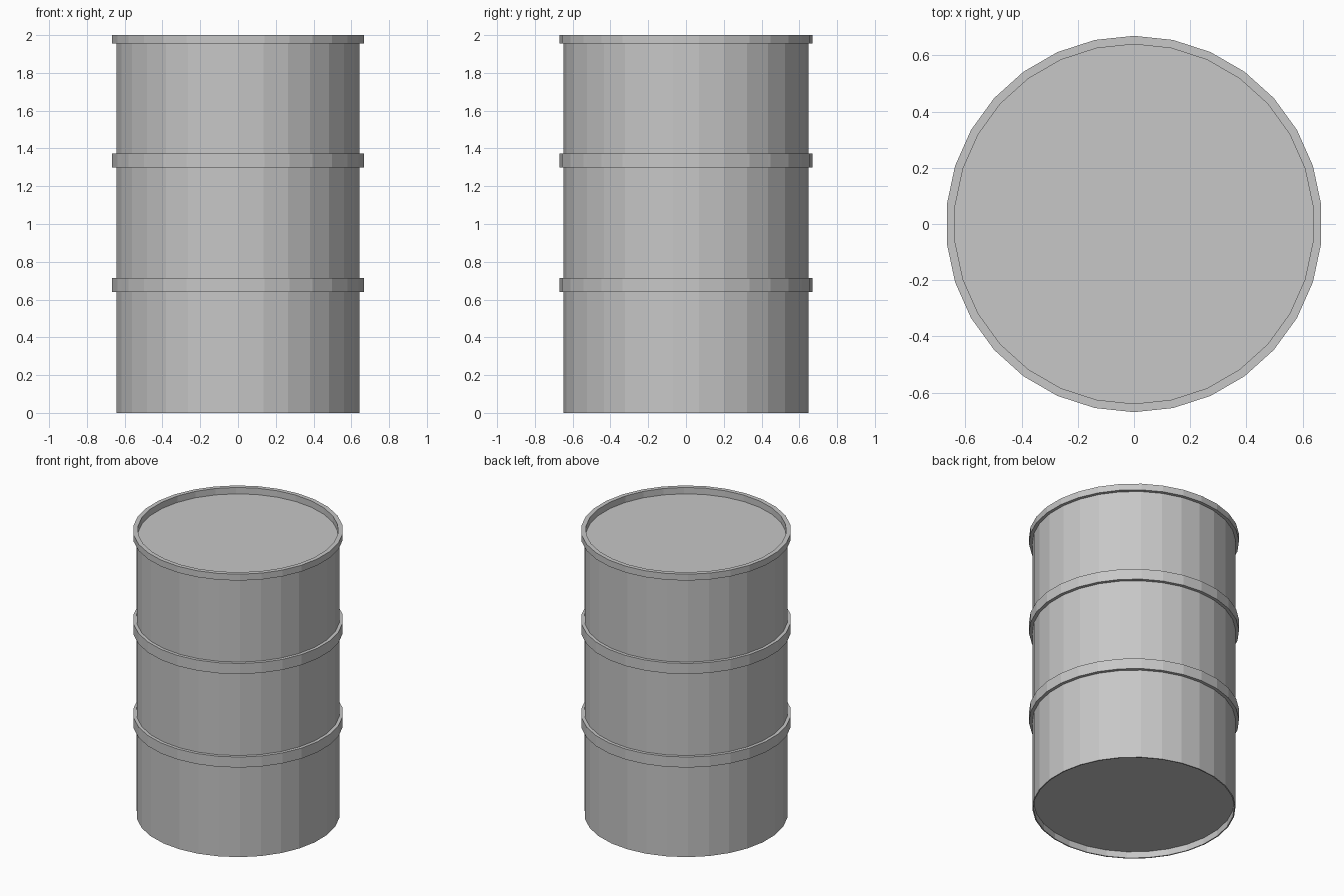
import bpy
import bmesh
from math import cos, sin, pi

cube = bpy.data.objects.get("Cube")
if cube:
    bpy.data.objects.remove(cube, do_unlink=True)

SIDES = 30
OUTER, BODY, INNER = 0.67, 0.648, 0.64
RECESS, TOP = 0.045, 2.0

steel = bpy.data.materials.new("grey steel")
steel.use_nodes = True
colour = (0.57, 0.57, 0.57, 1)
steel.diffuse_color = colour
steel.node_tree.nodes["Principled BSDF"].inputs["Base Color"].default_value = colour


def finish(name, bm):
    bmesh.ops.recalc_face_normals(bm, faces=bm.faces)
    mesh = bpy.data.meshes.new(name)
    bm.to_mesh(mesh)
    bm.free()
    mesh.materials.append(steel)
    obj = bpy.data.objects.new(name, mesh)
    bpy.context.collection.objects.link(obj)


def loop(bm, radius, z):
    # One corner points straight to the front and back
    angles = [pi / 2 + 2 * pi * i / SIDES for i in range(SIDES)]
    return [bm.verts.new((radius * cos(a), radius * sin(a), z)) for a in angles]


def bridge(bm, a, b):
    for i in range(SIDES):
        j = (i + 1) % SIDES
        bm.faces.new((a[i], a[j], b[j], b[i]))


def hoop(name, inner, outer, bottom, top):
    """Closed ring with a rectangular section."""
    bm = bmesh.new()
    loops = [loop(bm, r, z) for r, z in
             ((inner, bottom), (outer, bottom), (outer, top), (inner, top))]
    for k in range(4):
        bridge(bm, loops[k], loops[(k + 1) % 4])
    finish(name, bm)


# Drum body: recessed floor, thin bottom lip, wall, rolled-in top and sunken lid
bm = bmesh.new()
profile = [(INNER, RECESS), (INNER, 0), (BODY, 0), (BODY, TOP - RECESS),
           (OUTER, TOP - RECESS), (OUTER, TOP), (INNER, TOP), (INNER, TOP - RECESS)]
loops = [loop(bm, r, z) for r, z in profile]
for lower, upper in zip(loops, loops[1:]):
    bridge(bm, lower, upper)
bm.faces.new(loops[0])
bm.faces.new(loops[-1])
finish("drum_body", bm)

# Two raised hoops around the wall
for name, z in (("lower_hoop", 0.64), ("upper_hoop", 1.298)):
    hoop(name, INNER, OUTER, z, z + 0.074)
